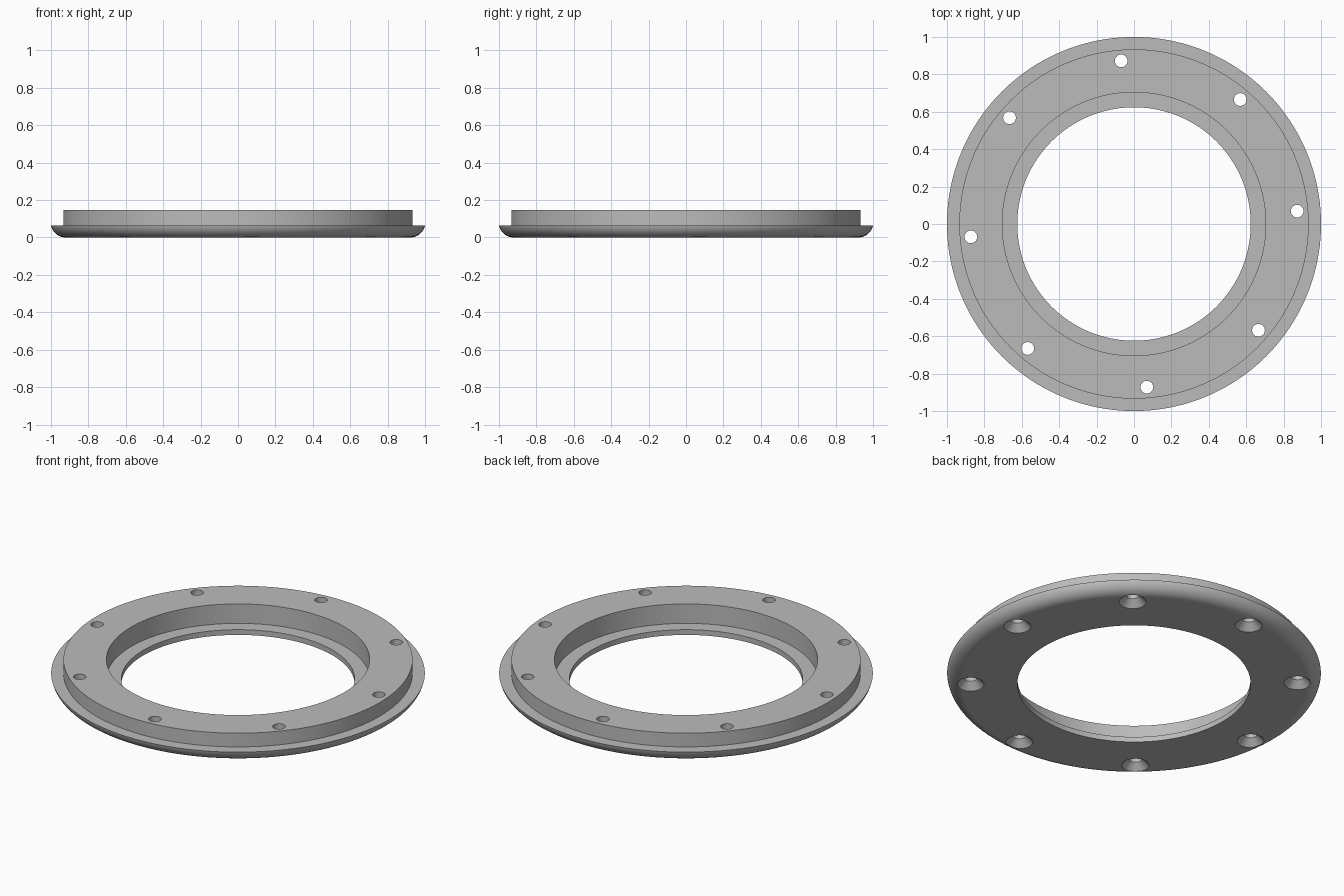
import bpy, bmesh, math
from mathutils import Matrix, Vector

cube = bpy.data.objects.get("Cube")
if cube:
    bpy.data.objects.remove(cube, do_unlink=True)

grey = bpy.data.materials.new("plain grey")
grey.use_nodes = True
colour = (0.5, 0.5, 0.5, 1)
grey.diffuse_color = colour
grey.node_tree.nodes["Principled BSDF"].inputs["Base Color"].default_value = colour


def lathe(bm, profile, steps, centre=(0, 0, 0)):
    """Revolve (radius, height) points about z; closed loop unless it meets the axis."""
    verts = [bm.verts.new((r, 0, z)) for r, z in profile]
    edges = [bm.edges.new((a, b)) for a, b in zip(verts, verts[1:] + verts[:1])]
    made = bmesh.ops.spin(bm, geom=verts + edges, cent=(0, 0, 0), axis=(0, 0, 1),
                          angle=math.tau, steps=steps, use_merge=False)
    return made


def make_object(name, bm):
    bmesh.ops.remove_doubles(bm, verts=bm.verts, dist=1e-5)
    bmesh.ops.recalc_face_normals(bm, faces=bm.faces)
    mesh = bpy.data.meshes.new(name)
    bm.to_mesh(mesh)
    bm.free()
    mesh.materials.append(grey)
    obj = bpy.data.objects.new(name, mesh)
    bpy.context.collection.objects.link(obj)
    return obj


# Ring section: raised collar, stepped bore, flange with a rounded underside
TOP, FLANGE, LIP, ROUND = 0.146, 0.065, 0.031, 0.08
BORE, RECESS, COLLAR = 0.624, 0.704, 0.934
section = [(BORE, 0), (BORE, LIP), (RECESS, LIP), (RECESS, TOP),
           (COLLAR, TOP), (COLLAR, FLANGE), (1, FLANGE)]
end = math.asin((ROUND - FLANGE) / ROUND)
arc_x = 1 - ROUND * math.cos(end)
for i in range(1, 13):
    a = -end - (math.pi / 2 - end) * i / 12
    section.append((arc_x + ROUND * math.cos(a), ROUND + ROUND * math.sin(a)))

bm = bmesh.new()
lathe(bm, section, 160)
ring = make_object("flange_ring", bm)

# Eight countersunk screw holes
HOLE, SINK, DEPTH, CIRCLE = 0.034, 0.072, 0.039, 0.875
bm = bmesh.new()
for i in range(8):
    a = math.radians(4.5 + 45 * i)
    at = Matrix.Translation(Vector((CIRCLE * math.cos(a), CIRCLE * math.sin(a), 0)))
    rings = []
    for r, z in ((SINK + 0.02, -0.02), (HOLE, DEPTH), (HOLE, TOP + 0.05)):
        rings.append(bmesh.ops.create_circle(
            bm, segments=32, radius=r, matrix=at @ Matrix.Translation((0, 0, z)))["verts"])
    for low, high in zip(rings, rings[1:]):
        for k in range(32):
            n = (k + 1) % 32
            bm.faces.new((low[k], low[n], high[n], high[k]))
    bm.faces.new(rings[0])
    bm.faces.new(rings[-1])
cutter = make_object("screw_hole_cutter", bm)

cut = ring.modifiers.new("screw holes", "BOOLEAN")
cut.operation = "DIFFERENCE"
cut.solver = "EXACT"
cut.object = cutter
bpy.ops.object.select_all(action="DESELECT")
ring.select_set(True)
bpy.context.view_layer.objects.active = ring
bpy.ops.object.modifier_apply(modifier=cut.name)
bpy.data.objects.remove(cutter, do_unlink=True)

# Smooth walls with crisp rims
bpy.ops.object.shade_smooth_by_angle(angle=math.radians(30))
weighted = ring.modifiers.new("flat face normals", "WEIGHTED_NORMAL")
weighted.keep_sharp = True
